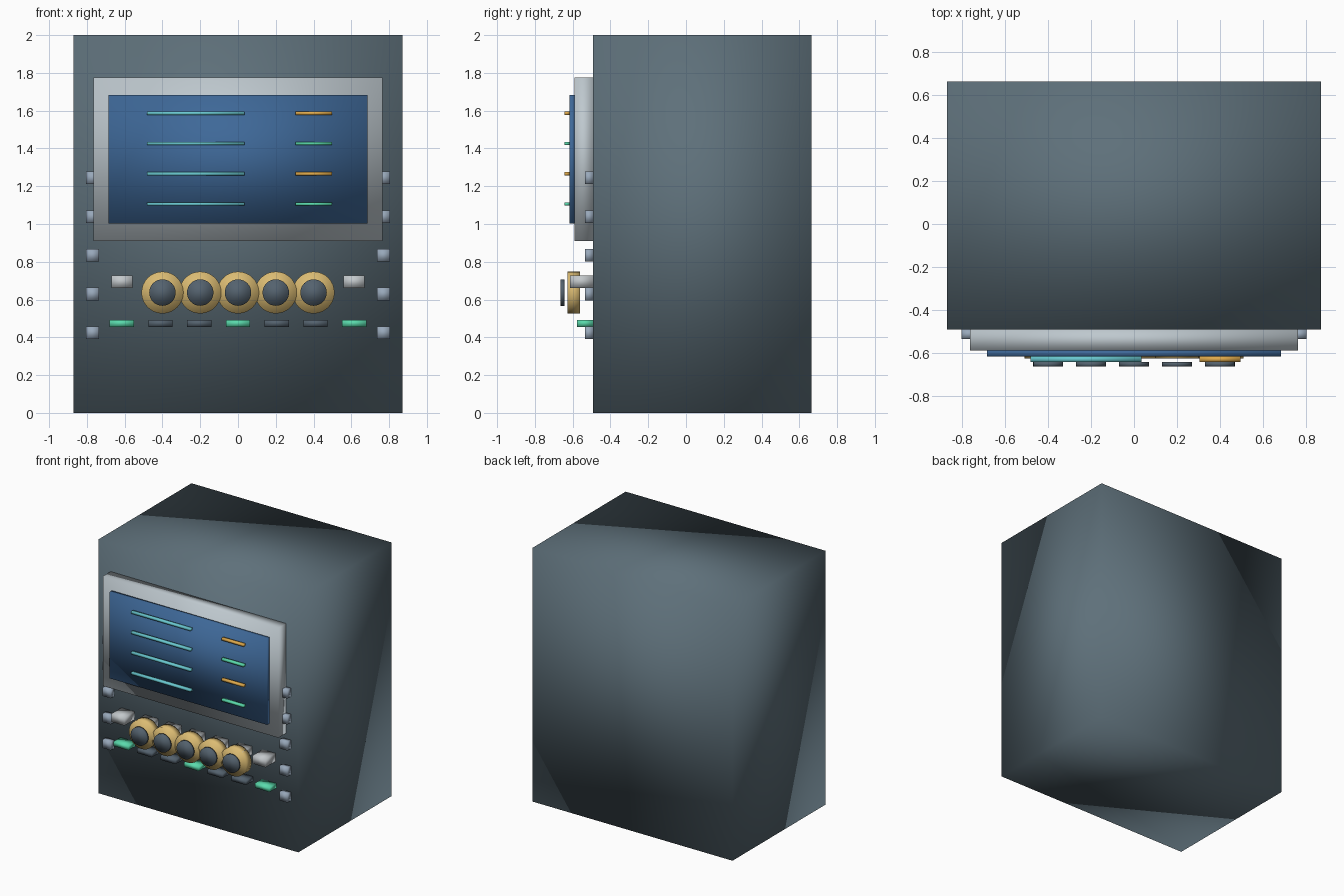
import bpy
from math import pi

old = bpy.data.objects.get("Cube")
if old:
    bpy.data.objects.remove(old, do_unlink=True)


def material(name, r, g, b):
    """Flat material from display colour values 0..255, stored as linear."""
    color = [((c / 255 + 0.055) / 1.055) ** 2.4 for c in (r, g, b)] + [1]
    m = bpy.data.materials.new(name)
    m.use_nodes = True
    m.diffuse_color = color
    m.node_tree.nodes["Principled BSDF"].inputs["Base Color"].default_value = color
    return m


slate = material("slate", 94, 112, 122)
silver = material("silver", 190, 200, 206)
navy = material("screen blue", 62, 104, 152)
teal = material("teal", 105, 200, 208)
amber = material("amber", 224, 170, 75)
green = material("green", 90, 218, 172)
brass = material("brass", 220, 188, 115)
charcoal = material("charcoal", 84, 98, 110)
steel = material("steel blue", 152, 168, 186)
pale = material("pale grey", 195, 200, 203)

FACE = -0.4925  # front plane of the cabinet


def finish(name, mat):
    ob = bpy.context.object
    ob.name = name
    ob.data.materials.append(mat)
    for p in ob.data.polygons:
        p.use_smooth = True
    return ob


def box(name, mat, x, z, w, h, front, back):
    """Softly shaded box centred at x, z and running from front to back in y."""
    bpy.ops.mesh.primitive_cube_add(size=1, location=(x, (front + back) / 2, z))
    bpy.context.object.scale = (w, back - front, h)
    bpy.ops.object.transform_apply(location=False, rotation=False, scale=True)
    return finish(name, mat)


def disc(name, mat, x, z, radius, front, back):
    """Round part facing the front."""
    bpy.ops.mesh.primitive_cylinder_add(
        vertices=32, radius=radius, depth=back - front,
        location=(x, (front + back) / 2, z), rotation=(pi / 2, 0, 0))
    return finish(name, mat)


# Cabinet, display frame and screen
box("cabinet", slate, 0, 1, 1.742, 2, FACE, 0.665)
box("display_frame", silver, 0, 1.343, 1.53, 0.864, -0.589, FACE)
box("screen", navy, 0, 1.343, 1.372, 0.68, -0.618, -0.589)

# Readout lines on the screen
for i in range(4):
    z = 1.586 - 0.16 * i
    box(f"long_readout_{i + 1}", teal, -0.224, z, 0.516, 0.018, -0.643, -0.618)
    box(f"short_readout_{i + 1}", green if i % 2 else amber,
        0.401, z, 0.192, 0.018, -0.643, -0.618)

# Side blocks down both edges of the panel
for i in range(5):
    for side, s in (("left", 1), ("right", -1)):
        box(f"{side}_block_{i + 1}", steel, s * 0.77, 1.244 - 0.205 * i,
            0.07, 0.067, -0.536, FACE)

# Two rows of keys
for i in range(-3, 4):
    x = 0.205 * i
    box(f"upper_key_{i + 4}", pale, x, 0.695, 0.112, 0.065, -0.615, FACE)
    box(f"lower_key_{i + 4}", charcoal if i % 3 else green,
        x, 0.474, 0.128, 0.036, -0.578, FACE)

# Dials with dark caps
for i in range(-2, 3):
    disc(f"dial_{i + 3}", brass, 0.2 * i, 0.637, 0.111, -0.628, -0.56)
    disc(f"dial_cap_{i + 3}", charcoal, 0.2 * i, 0.637, 0.07, -0.665, -0.643)
